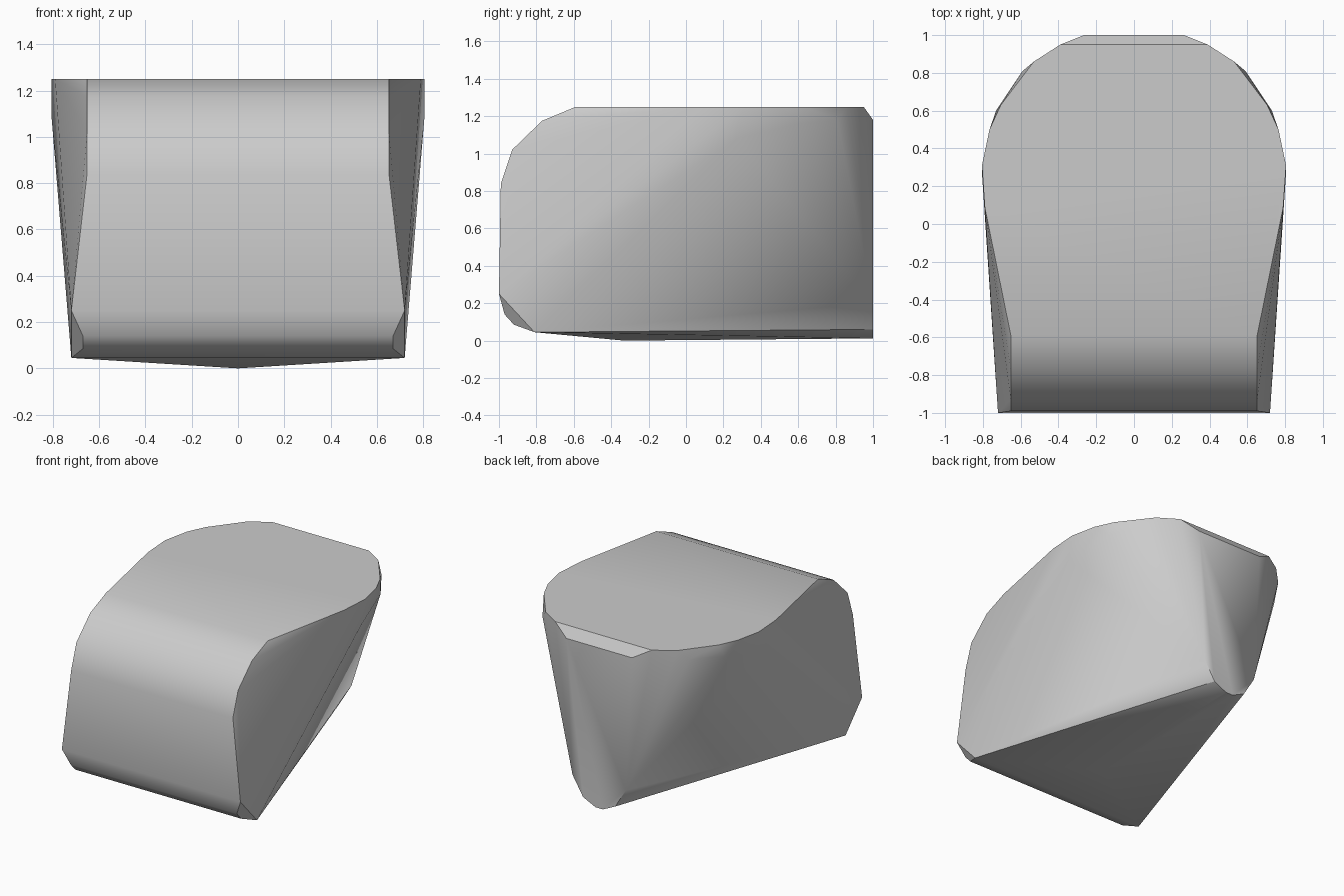
import bpy
import bmesh
import math

cube = bpy.data.objects.get("Cube")
if cube:
    bpy.data.objects.remove(cube, do_unlink=True)


def make_material(name, rgb):
    mat = bpy.data.materials.new(name)
    mat.use_nodes = True
    mat.diffuse_color = (*rgb, 1)
    mat.node_tree.nodes["Principled BSDF"].inputs["Base Color"].default_value = (*rgb, 1)
    return mat


def mirrored(points):
    return [(side * x, y, z) for x, y, z in points for side in (1, -1)]


def hull_object(name, points, mat):
    mesh = bpy.data.meshes.new(name)
    bm = bmesh.new()
    for p in points:
        bm.verts.new(p)
    hull = bmesh.ops.convex_hull(bm, input=bm.verts)
    spare = {g for g in hull["geom_interior"] + hull["geom_unused"]
             if isinstance(g, bmesh.types.BMVert)}
    bmesh.ops.delete(bm, geom=list(spare), context="VERTS")
    # Merge the flat top, back and front into clean faces
    bmesh.ops.dissolve_limit(bm, angle_limit=math.radians(0.5),
                             verts=bm.verts, edges=bm.edges)
    bmesh.ops.recalc_face_normals(bm, faces=bm.faces)
    bm.to_mesh(mesh)
    bm.free()
    mesh.materials.append(mat)
    obj = bpy.data.objects.new(name, mesh)
    bpy.context.collection.objects.link(obj)
    bpy.ops.object.select_all(action="DESELECT")
    obj.select_set(True)
    bpy.context.view_layer.objects.active = obj
    bpy.ops.object.shade_smooth_by_angle(angle=math.radians(30))
    return obj


TOP = 1.25

# Rounded outline of the flat top
outline = [(0.79, 0.09), (0.805, 0.31), (0.765, 0.5), (0.705, 0.63),
           (0.53, 0.86), (0.39, 0.95)]
top_rim = mirrored([(x, y, TOP) for x, y in outline])

# Slightly wider band below the top
band = mirrored([(0.805, 0.27, 1.08), (0.73, 0.6, 1.16), (0.59, 0.81, 1.18)])

# Rounded front brow, extruded across the width
brow_profile = [(-0.59, TOP), (-0.77, 1.175), (-0.93, 1.02), (-0.99, 0.84)]
brow = mirrored([(0.652, y, z) for y, z in brow_profile])

# Rounded lower front edge with small corner cuts
lower_front = mirrored([(0.72, -1, 0.25), (0.72, -0.81, 0.045),
                        (0.67, -0.97, 0.14), (0.67, -0.92, 0.085)])

# Back panel, narrowing to a rounded foot
back_panel = mirrored([(0.265, 1, 1.18), (0.215, 1, 0.2),
                       (0.13, 1, 0.06), (0.03, 1, 0.012)])

# Low point of the underside
keel = [(0, -0.33, 0)]

grey = make_material("plain_grey", (0.6, 0.6, 0.6))
hull_object("body", top_rim + band + brow + lower_front + back_panel + keel, grey)
